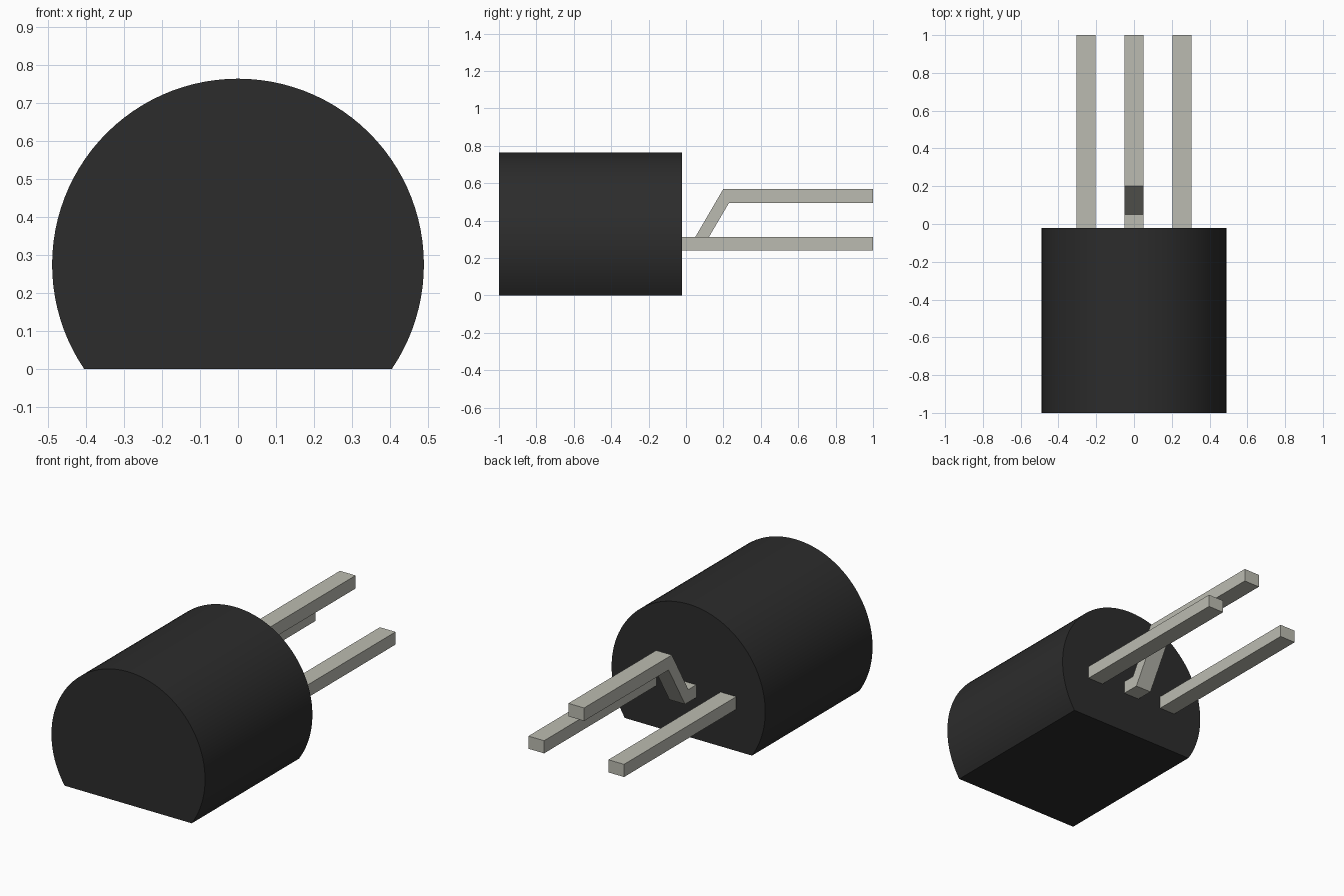
import bpy, bmesh, math

if "Cube" in bpy.data.objects:
    bpy.data.objects.remove(bpy.data.objects["Cube"])


def material(name, color):
    m = bpy.data.materials.new(name)
    m.diffuse_color = color
    m.use_nodes = True
    m.node_tree.nodes["Principled BSDF"].inputs["Base Color"].default_value = m.diffuse_color
    return m


def extrude(name, profile, axis, start, end, mat):
    """Extrude a closed 2D profile along x (profile = y,z) or y (profile = x,z)."""
    bm = bmesh.new()

    def point(a, b, t):
        return (t, a, b) if axis == 'x' else (a, t, b)

    rings = [[bm.verts.new(point(a, b, t)) for a, b in profile] for t in (start, end)]
    n = len(profile)
    for ring in rings:
        bm.faces.new(ring)
    for i in range(n):
        j = (i + 1) % n
        bm.faces.new((rings[0][i], rings[0][j], rings[1][j], rings[1][i]))
    bmesh.ops.recalc_face_normals(bm, faces=bm.faces)
    mesh = bpy.data.meshes.new(name)
    bm.to_mesh(mesh)
    bm.free()
    mesh.materials.append(mat)
    obj = bpy.data.objects.new(name, mesh)
    bpy.context.collection.objects.link(obj)
    return obj


plastic = material("black_plastic", (0.025, 0.025, 0.025, 1))
metal = material("tinned_metal", (0.5, 0.5, 0.44, 1))

# Body: cylinder lying along y, cut flat at z = 0
R, CZ, FACE_Y, STEPS = 0.49, 0.275, -0.022, 72
a0 = -math.asin(CZ / R)
sweep = math.pi - 2 * a0
arc = [(R * math.cos(a0 + sweep * i / STEPS), CZ + R * math.sin(a0 + sweep * i / STEPS))
       for i in range(STEPS + 1)]
body = extrude("body", arc, 'y', -1, FACE_Y, plastic)
bpy.context.view_layer.objects.active = body
body.select_set(True)
bpy.ops.object.shade_smooth_by_angle(angle=math.radians(30))

# Leads: two straight outer ones and a cranked middle one, rooted just inside the body
W, LO, HI, ROOT = 0.05, 0.24, 0.313, FACE_Y - 0.01
straight = [(ROOT, LO), (1, LO), (1, HI), (ROOT, HI)]
cranked = [(ROOT, LO), (0.08, LO), (0.123, HI), (0.23, 0.495), (1, 0.495),
           (1, 0.57), (0.20, 0.57), (0.05, HI), (ROOT, HI)]
for name, x, profile in (("left_lead", -0.255, straight),
                         ("middle_lead", 0, cranked),
                         ("right_lead", 0.255, straight)):
    extrude(name, profile, 'x', x - W, x + W, metal)
